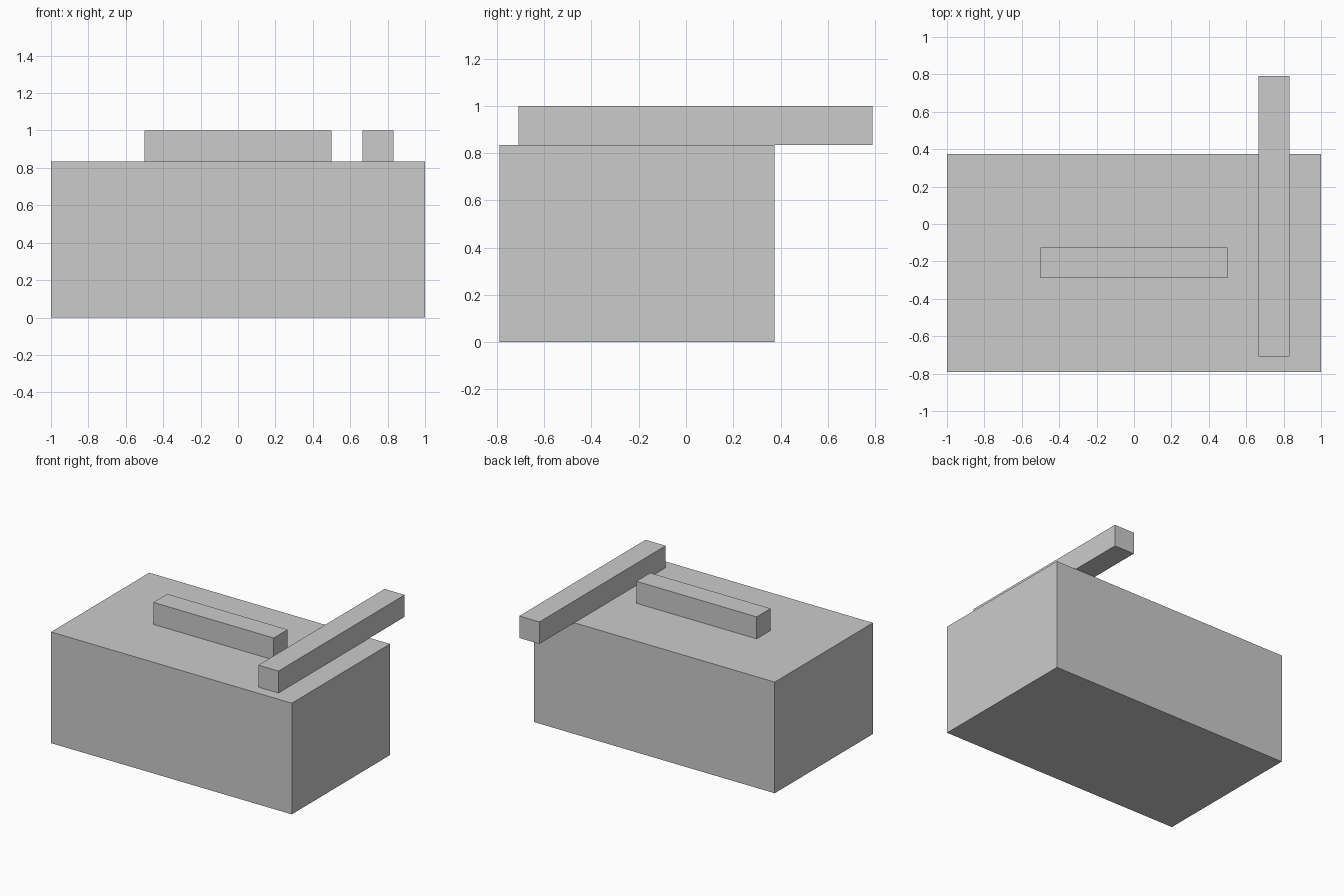
import bpy
import bmesh
from mathutils import Matrix, Vector

if "Cube" in bpy.data.objects:
    bpy.data.objects.remove(bpy.data.objects["Cube"])


def box(name, low, high):
    """Axis-aligned box between two opposite corners."""
    low, high = Vector(low), Vector(high)
    bm = bmesh.new()
    matrix = Matrix.Translation((low + high) / 2) @ Matrix.Diagonal((high - low).to_4d())
    matrix[3][3] = 1.0
    bmesh.ops.create_cube(bm, size=1.0, matrix=matrix)
    mesh = bpy.data.meshes.new(name)
    bm.to_mesh(mesh)
    bm.free()
    obj = bpy.data.objects.new(name, mesh)
    bpy.context.collection.objects.link(obj)
    return obj


TOP = 0.835  # height of the main block

# Main block
box("body", (-1, -0.79, 0), (1, 0.375, TOP))

# Raised bar across the top
box("top_bar", (-0.5, -0.29, TOP), (0.5, -0.125, 1))

# Long side bar overhanging the back
box("side_bar", (0.665, -0.708, TOP), (0.832, 0.79, 1))
